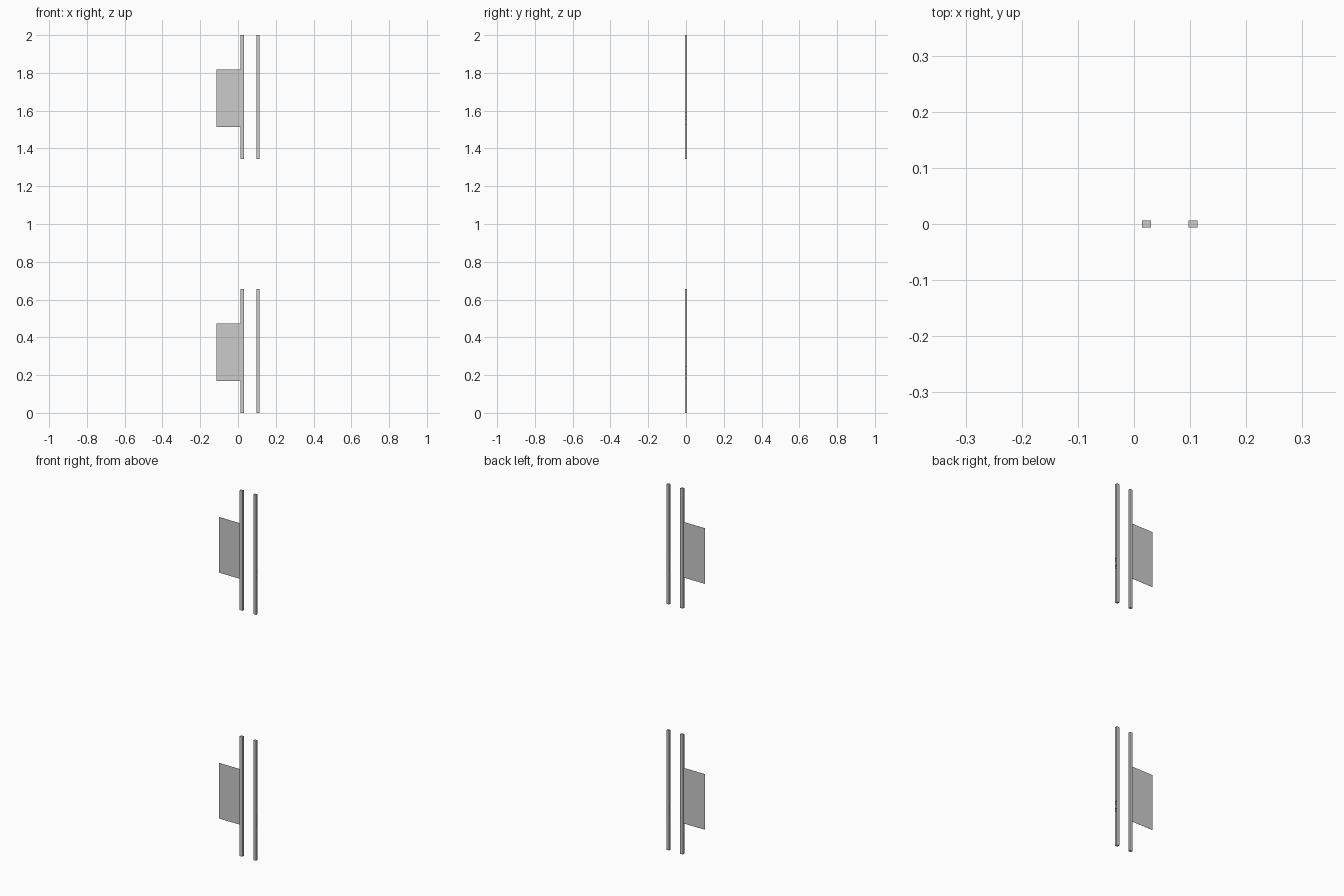
import bpy, bmesh

if "Cube" in bpy.data.objects:
    bpy.data.objects.remove(bpy.data.objects["Cube"])

BAR_W, BAR_D, BAR_H = 0.016, 0.0124, 0.655


def box(name, x, z0, w, d, h):
    bm = bmesh.new()
    bmesh.ops.create_cube(bm, size=1.0)
    for v in bm.verts:
        v.co = (x + v.co.x * w, v.co.y * d, z0 + (v.co.z + 0.5) * h)
    me = bpy.data.meshes.new(name)
    bm.to_mesh(me)
    bm.free()
    ob = bpy.data.objects.new(name, me)
    bpy.context.collection.objects.link(ob)
    return ob


for label, z in (("lower", 0.0), ("upper", 2.0 - BAR_H)):
    # upright bar carrying the thin plate
    box(label + "_inner_bar", 0.0225, z, BAR_W, BAR_D, BAR_H)
    # thin plate, running just into the bar
    box(label + "_plate", -0.0455, z + 0.168, 0.138, 0.0008, 0.304)
    # opposite bar, with two small slots through its side
    bar = box(label + "_outer_bar", 0.1055, z, BAR_W, BAR_D, BAR_H)
    for i, dz in enumerate((0.185, 0.225)):
        cutter = box(f"{label}_slot_cutter_{i}", 0.1055, z + dz, 0.03, 0.0085, 0.02)
        cutter.hide_render = True
        cutter.hide_viewport = False
        cutter.display_type = 'WIRE'
        mod = bar.modifiers.new("slot", 'BOOLEAN')
        mod.operation = 'DIFFERENCE'
        mod.solver = 'EXACT'
        mod.object = cutter
